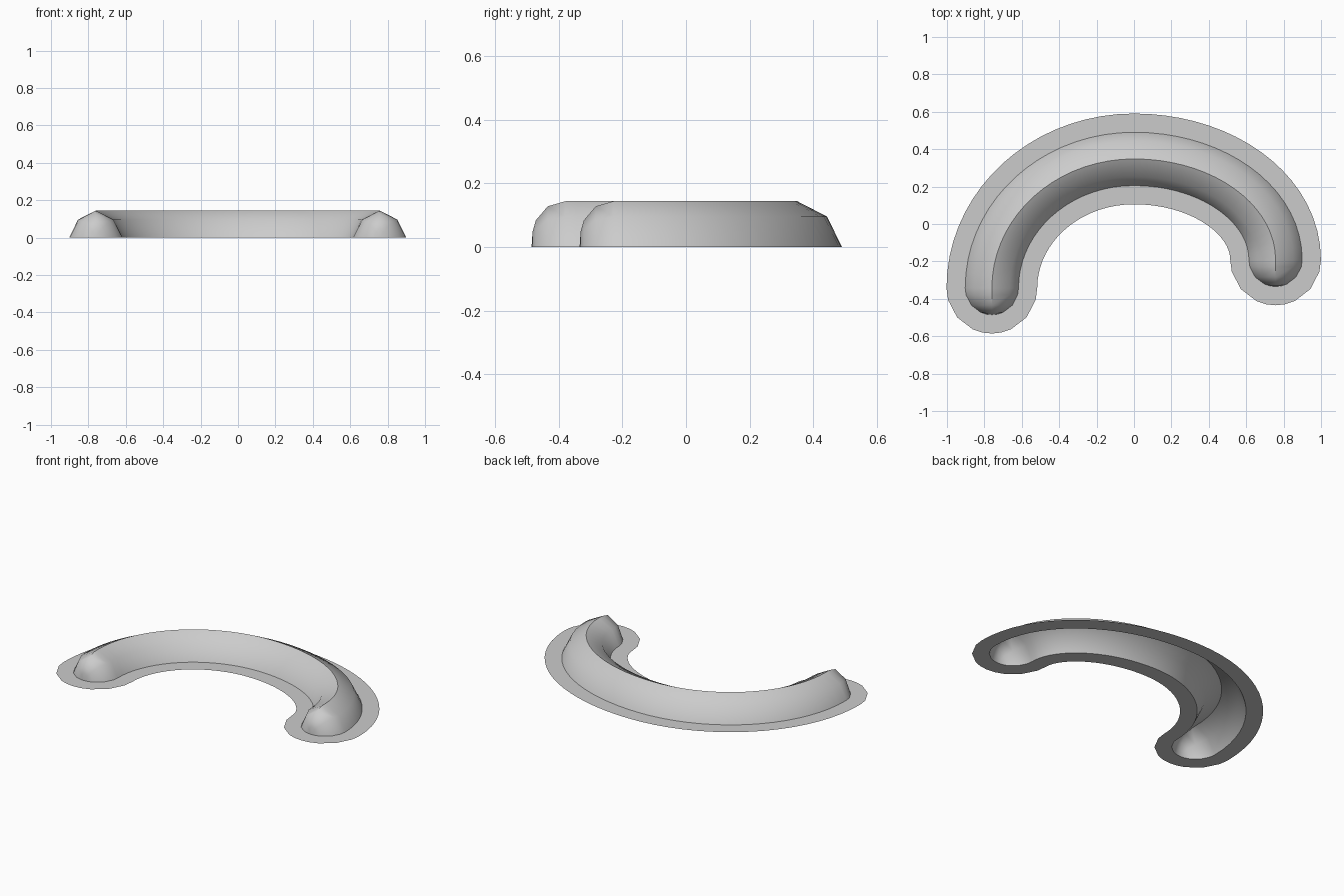
import bpy, bmesh, math
from mathutils import Vector
from mathutils.geometry import interpolate_bezier

if "Cube" in bpy.data.objects:
    bpy.data.objects.remove(bpy.data.objects["Cube"])

HALF, HEIGHT, BRIM = 0.1425, 0.145, 0.1
K = 0.5523
LEFT, TOP, RIGHT = Vector((-0.76, -0.343)), Vector((0, 0.348)), Vector((0.757, -0.192))
# half-section of the ridge: across (outer to inner), height
PROFILE = [(1, 0), (0.67, 0.66), (0, 1), (-0.67, 0.66), (-1, 0)]
CAP = [math.radians(a) for a in (15, 40, 65, 78, 90)]


def quarter(a, b, first):
    """Quarter-ellipse from a to b, vertical at the arm end, level at the top."""
    dx, dy = b.x - a.x, b.y - a.y
    if first:
        h1, h2 = a + Vector((0, dy * K)), b - Vector((dx * K, 0))
    else:
        h1, h2 = a + Vector((dx * K, 0)), b - Vector((0, dy * K))
    return [p.to_2d() for p in interpolate_bezier(a, h1, h2, b, 19)]


# stations along the path: position, tangent, cap angle
path = quarter(LEFT, TOP, True) + quarter(TOP, RIGHT, False)[1:]
stations = []
for i, p in enumerate(path):
    if i in (0, len(path) - 1):
        t = Vector((0, 1 if i == 0 else -1))
    else:
        t = (path[i + 1] - path[i - 1]).normalized()
    stations.append((p, t, 0.0))
p0, t0, _ = stations[0]
p1, t1, _ = stations[-1]
stations = ([(p0, t0, -a) for a in reversed(CAP)] + stations
            + [(p1, t1, a) for a in CAP])


def place(station, across, radius, up=0.0):
    p, t, a = station
    n = Vector((-t.y, t.x))
    q = p + t * math.sin(a) * radius + n * across * radius * math.cos(a)
    u = min(1.0, abs(math.sin(a)))
    return (q.x, q.y, up * HEIGHT * (1 - u ** 3) ** 0.4)


def sweep(name, strips):
    """Skin each strip of (across, radius, up) columns along the stations."""
    bm = bmesh.new()
    for cols in strips:
        rows = [[bm.verts.new(place(s, *c)) for c in cols] for s in stations]
        for r, q in zip(rows, rows[1:]):
            for j in range(len(cols) - 1):
                bm.faces.new((r[j], r[j + 1], q[j + 1], q[j]))
    bmesh.ops.remove_doubles(bm, verts=bm.verts, dist=1e-5)
    me = bpy.data.meshes.new(name)
    bm.to_mesh(me)
    bm.free()
    ob = bpy.data.objects.new(name, me)
    bpy.context.collection.objects.link(ob)
    bpy.ops.object.select_all(action='DESELECT')
    ob.select_set(True)
    bpy.context.view_layer.objects.active = ob
    bpy.ops.object.shade_smooth_by_angle(angle=math.radians(45))
    return ob


# hollow curved ridge with rounded ends
sweep("curved_ridge", [[(x, HALF, z) for x, z in PROFILE]])
# flat brim around the foot of the ridge
sweep("flat_brim", [[(1, HALF + BRIM), (1, HALF)],
                    [(-1, HALF), (-1, HALF + BRIM)]])
